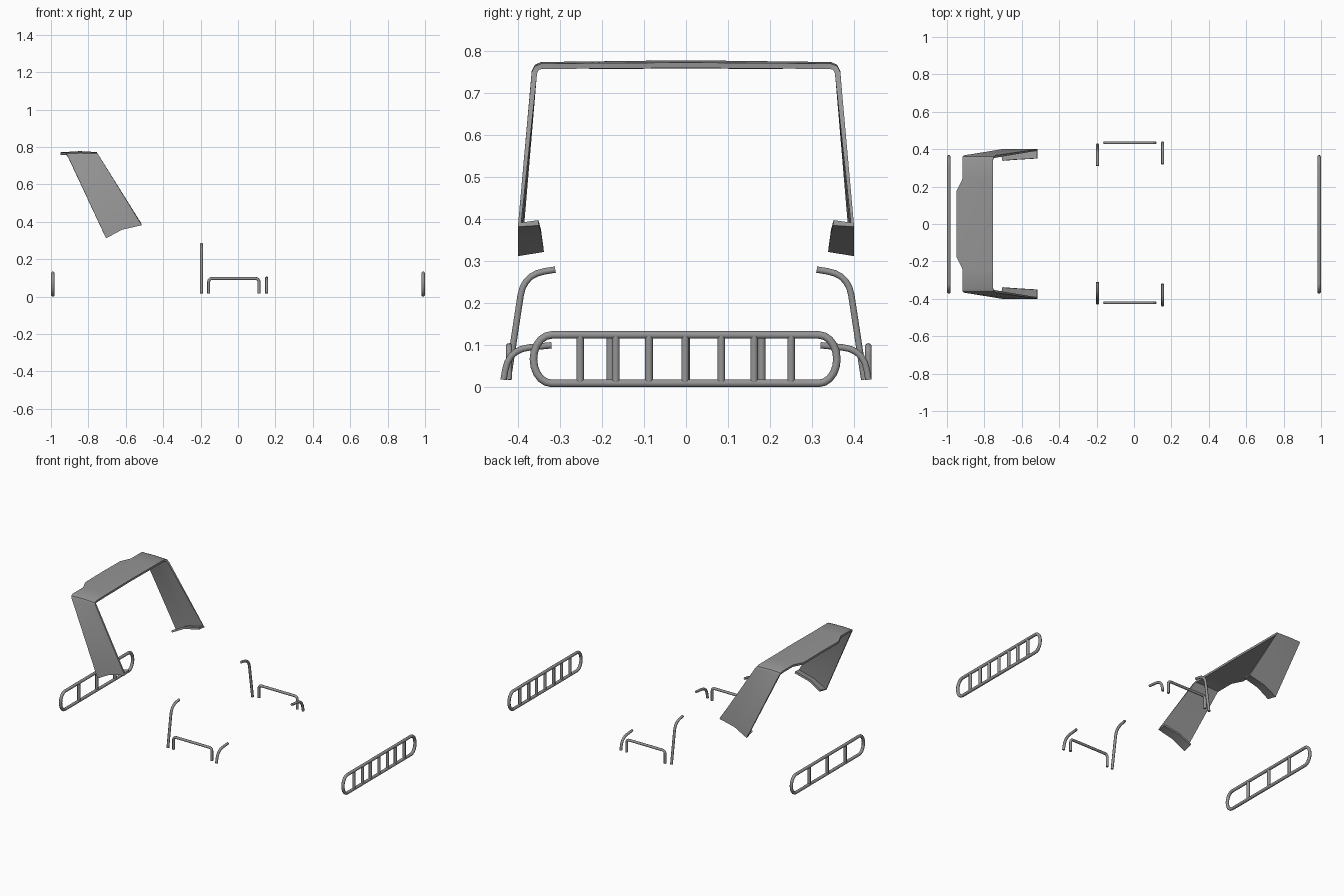
import bpy, bmesh, math

default = bpy.data.objects.get("Cube")
if default:
    bpy.data.objects.remove(default, do_unlink=True)

steel = bpy.data.materials.new("grey_steel")
steel.use_nodes = True
colour = (0.3, 0.3, 0.3, 1)
steel.diffuse_color = colour
steel.node_tree.nodes["Principled BSDF"].inputs["Base Color"].default_value = colour


def finish(obj, angle):
    bpy.ops.object.select_all(action="DESELECT")
    obj.select_set(True)
    bpy.context.view_layer.objects.active = obj
    bpy.ops.object.convert(target="MESH")
    bpy.ops.object.shade_smooth_by_angle(angle=math.radians(angle))


def tubes(name, paths, radius, closed_first=False):
    """Round pipe along each path, all in one object."""
    curve = bpy.data.curves.new(name, "CURVE")
    curve.dimensions = "3D"
    curve.bevel_depth = radius
    curve.bevel_resolution = 3
    curve.use_fill_caps = True
    for n, path in enumerate(paths):
        spline = curve.splines.new("POLY")
        spline.points.add(len(path) - 1)
        for point, co in zip(spline.points, path):
            point.co = (*co, 1)
        spline.use_cyclic_u = closed_first and n == 0
    curve.materials.append(steel)
    obj = bpy.data.objects.new(name, curve)
    bpy.context.collection.objects.link(obj)
    finish(obj, 50)


def rounded(path, radius, steps=5):
    """Replace the inner corners of a path by arcs."""
    from mathutils import Vector
    pts = [Vector(p) for p in path]
    out = [pts[0]]
    for a, b, c in zip(pts, pts[1:], pts[2:]):
        p, q = b + (a - b).normalized() * radius, b + (c - b).normalized() * radius
        for i in range(steps + 1):
            t = i / steps
            out.append(p * (1 - t) ** 2 + b * 2 * t * (1 - t) + q * t * t)
    return out + [pts[-1]]


# Racetrack-shaped bumper guards with upright bars
def guard(name, x, bars):
    loop = []
    for side in (1, -1):
        for i in range(11):
            t = math.pi * (i / 10 - 0.5)
            loop.append((x, side * (0.318 + 0.043 * math.cos(t)) - 0.002,
                         0.067 + side * 0.0575 * math.sin(t)))
    uprights = [[(x, y, 0.01), (x, y, 0.124)] for y in bars]
    tubes(name, [loop] + uprights, 0.0095, closed_first=True)


guard("left_end_guard", 0.99, [-0.252, -0.167, -0.088, -0.002, 0.084, 0.162, 0.25])
guard("right_end_guard", -0.99, [-0.18, 0, 0.18])

# Side rails and bent pipes on both sides
for side, label, rail_y in ((1, "back", 0.434), (-1, "front", -0.421)):
    rail = [(-0.157, rail_y, 0.018), (-0.157, rail_y, 0.097),
            (0.112, rail_y, 0.097), (0.112, rail_y, 0.018)]
    tubes(label + "_side_rail", [rounded(rail, 0.02)], 0.008)
    tall = [(-0.195, side * 0.424, 0.018), (-0.195, side * 0.386, 0.268),
            (-0.195, side * 0.311, 0.28)]
    tubes(label + "_tall_pipe", [rounded(tall, 0.05)], 0.008)
    short = [(0.153, side * 0.434, 0.018), (0.153, side * 0.422, 0.09),
             (0.153, side * 0.32, 0.1)]
    tubes(label + "_short_pipe", [rounded(short, 0.05)], 0.008)

# Roll hoop: rows of rear, middle and front points from one foot to the top
half = [
    [(-0.70, 0.338, 0.322), (-0.62, 0.344, 0.364), (-0.517, 0.35, 0.385)],
    [(-0.705, 0.40, 0.312), (-0.62, 0.40, 0.358), (-0.515, 0.40, 0.382)],
    [(-0.909, 0.367, 0.75), (-0.83, 0.367, 0.753), (-0.741, 0.367, 0.75)],
    [(-0.916, 0.36, 0.765), (-0.84, 0.36, 0.767), (-0.75, 0.36, 0.764)],
    [(-0.918, 0.345, 0.771), (-0.845, 0.345, 0.774), (-0.753, 0.345, 0.77)],
    [(-0.918, 0.24, 0.771), (-0.845, 0.24, 0.775), (-0.754, 0.24, 0.771)],
    [(-0.949, 0.175, 0.77), (-0.845, 0.175, 0.776), (-0.754, 0.175, 0.771)],
    [(-0.949, 0, 0.772), (-0.845, 0, 0.778), (-0.754, 0, 0.773)],
]
rows = half + [[(x, -y, z) for x, y, z in row] for row in half[-2::-1]]
bm = bmesh.new()
grid = [[bm.verts.new(co) for co in row] for row in rows]
for a, b in zip(grid, grid[1:]):
    for j in range(2):
        bm.faces.new((a[j], b[j], b[j + 1], a[j + 1]))
mesh = bpy.data.meshes.new("roll_hoop")
bm.to_mesh(mesh)
bm.free()
mesh.materials.append(steel)
hoop = bpy.data.objects.new("roll_hoop", mesh)
bpy.context.collection.objects.link(hoop)
sheet = hoop.modifiers.new("sheet_thickness", "SOLIDIFY")
sheet.thickness = 0.013
sheet.offset = -1
finish(hoop, 35)
